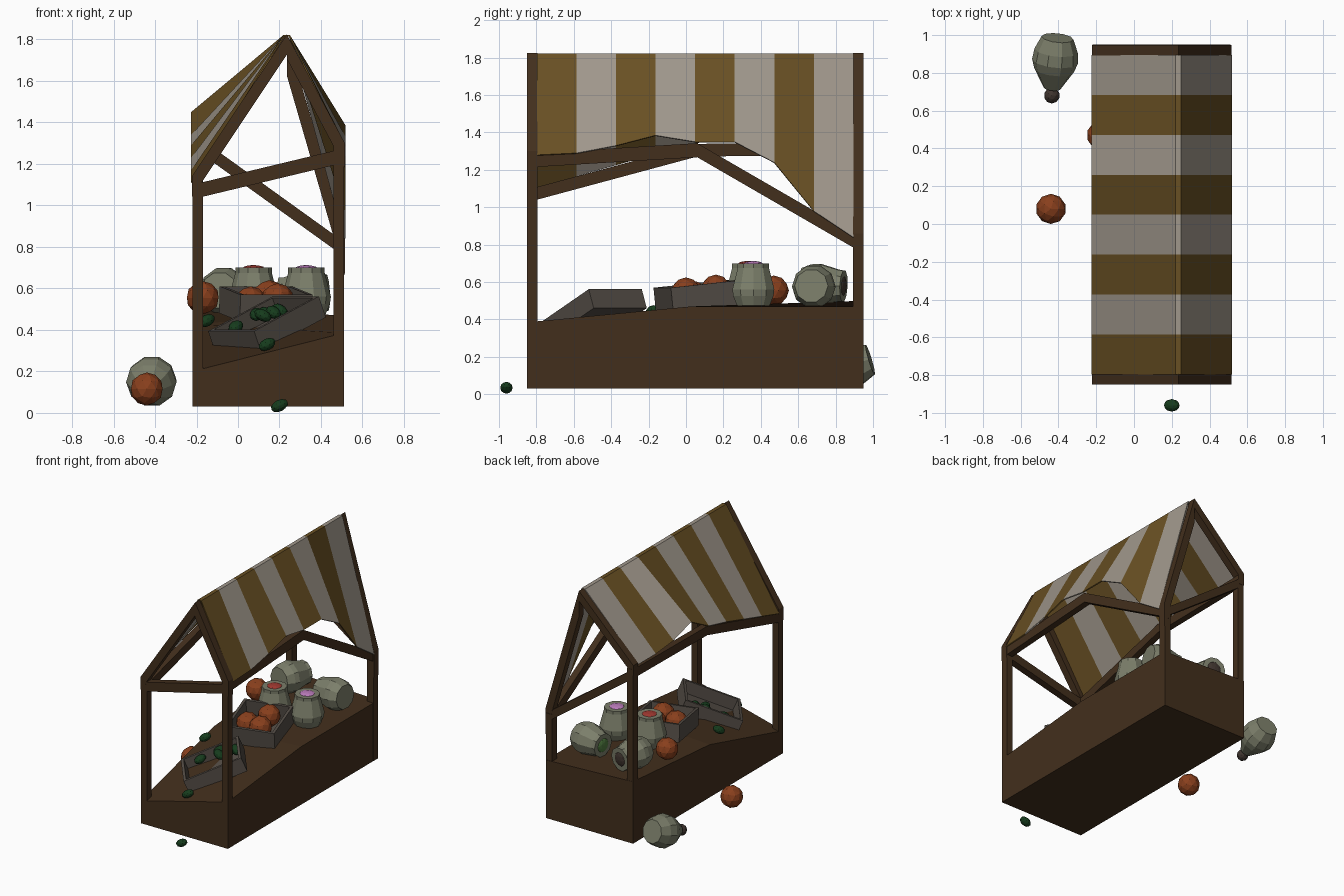
import bpy, bmesh, math
from mathutils import Vector, Matrix

if "Cube" in bpy.data.objects:
    bpy.data.objects.remove(bpy.data.objects["Cube"])


def material(name, r, g, b):
    m = bpy.data.materials.new(name)
    m.diffuse_color = (r, g, b, 1)
    m.use_nodes = True
    m.node_tree.nodes["Principled BSDF"].inputs["Base Color"].default_value = m.diffuse_color
    return m


WOOD = material("dark_wood", .055, .028, .012)
CRATE = material("crate_wood", .09, .075, .062)
GOLD = material("gold_cloth", .14, .08, .017)
WHITE = material("pale_cloth", .35, .31, .26)
CLAY = material("clay", .20, .21, .145)
ORANGE = material("orange", .25, .05, .012)
GREEN = material("green", .008, .045, .012)
LEAF = material("leaf_green", .08, .2, .05)
RED = material("red", .35, .04, .03)
PINK = material("pink", .5, .2, .5)
CORK = material("cork", .05, .035, .028)


def add(name, bm, *mats):
    bmesh.ops.recalc_face_normals(bm, faces=bm.faces)
    me = bpy.data.meshes.new(name)
    bm.to_mesh(me)
    bm.free()
    ob = bpy.data.objects.new(name, me)
    bpy.context.collection.objects.link(ob)
    for m in mats:
        me.materials.append(m)
    return ob


def loft(name, sections, mat):
    """Skin a row of equal closed cross-sections and cap both ends."""
    bm = bmesh.new()
    rings = [[bm.verts.new(p) for p in s] for s in sections]
    n = len(rings[0])
    for a, b in zip(rings, rings[1:]):
        for i in range(n):
            bm.faces.new((a[i], a[(i + 1) % n], b[(i + 1) % n], b[i]))
    bm.faces.new(rings[0])
    bm.faces.new(rings[-1])
    return add(name, bm, mat)


def bar(name, points, w, h):
    """Timber of width w and upright height h with vertical end cuts."""
    pts = [Vector(p) for p in points]
    d = pts[-1] - pts[0]
    side = Vector((-d.y, d.x, 0)).normalized() * w / 2
    up = Vector((0, 0, h / 2))
    return loft(name, [[p + side + up, p - side + up, p - side - up, p + side - up]
                       for p in pts], WOOD)


def box(bm, size, center):
    bmesh.ops.create_cube(bm, size=1, matrix=Matrix.Translation(center) @ Matrix.Diagonal((*size, 1)))


# Counter with an uneven top: (y, left height, right height)
loft("counter", [[(-.22, y, .03), (.51, y, .03), (.51, y, r), (-.22, y, l)]
                 for y, l, r in ((-.85, .2, .385), (.03, .43, .47), (.95, .5, .47))], WOOD)

# Posts, gable ties and rafters: (label, y, left tie, right tie, left and right rafter tops)
for end, y, lt, rt, lr, rr in (("front", -.822, 1.065, 1.24, 1.14, 1.30),
                               ("back", .92, 1.315, .79, 1.38, .86)):
    for side, x, tie, top in (("left", -.195, lt, lr), ("right", .485, rt, rr)):
        bm = bmesh.new()
        box(bm, (.051, .056, tie - .03), (x, y, (tie - .03) / 2 + .03))
        add(f"{end}_{side}_post", bm, WOOD)
        ex = -.222 if side == "left" else .515
        run, rise = abs(.235 - ex), 1.825 - top
        h = .055 * math.hypot(run, rise) / run
        bar(f"{end}_{side}_rafter", [(ex, y, top - h / 2), (.235, y, 1.825 - h / 2)], .056, h)
    bar(f"{end}_tie", [(-.22, y, lt), (.51, y, rt)], .054, .07)

# Bent eave beams along both sides
bar("left_eave_beam", [(-.195, -.85, 1.06), (-.195, .06, 1.305), (-.195, .95, 1.315)], .05, .068)
bar("right_eave_beam", [(.485, -.85, 1.25), (.485, .06, 1.305), (.485, .95, .79)], .05, .075)

# Striped cloth roof, ragged along the eaves
left = [1.11, 1.17, 1.23, 1.29, 1.34, 1.45, 1.39, 1.37, 1.37]
right = [1.28, 1.29, 1.33, 1.385, 1.35, 1.35, 1.24, .98, .84]
bm = bmesh.new()
rows = []
for i, (l, r) in enumerate(zip(left, right)):
    y = -.797 + i * .2115
    rows.append([bm.verts.new(p) for p in
                 ((-.226, y, l), (.22, y, 1.822), (.25, y, 1.822), (.519, y, r))])
for i, (a, b) in enumerate(zip(rows, rows[1:])):
    for j in range(3):
        bm.faces.new((a[j], a[j + 1], b[j + 1], b[j])).material_index = i % 2
roof = add("striped_canopy", bm, GOLD, WHITE)
roof.modifiers.new("thickness", "SOLIDIFY").thickness = .008


# Open crates, with origin at the middle of the rim
def crate(name, size, loc, rot):
    sx, sy, sz = size
    t = .02
    bm = bmesh.new()
    box(bm, (sx, sy, t), (0, 0, -sz + t / 2))
    for s in (-1, 1):
        box(bm, (sx, t, sz), (0, s * (sy - t) / 2, -sz / 2))
        box(bm, (t, sy - 2 * t, sz), (s * (sx - t) / 2, 0, -sz / 2))
    ob = add(name, bm, CRATE)
    ob.location = loc
    ob.rotation_euler = rot


crate("front_crate", (.43, .36, .11), (.123, -.5, .478), (0, math.radians(-23), math.radians(38)))
crate("middle_crate", (.36, .39, .13), (.136, .06, .59), (math.radians(6), 0, math.radians(15)))


# Faceted balls: squashed for the small vegetables
def ball(name, loc, scale, mat, rot=(0, 0, 0), detail=2):
    bm = bmesh.new()
    bmesh.ops.create_icosphere(bm, subdivisions=detail, radius=1, matrix=Matrix.Diagonal((*scale, 1)))
    ob = add(name, bm, mat)
    ob.location = loc
    ob.rotation_euler = rot


for i, p in enumerate([(-.44, .08, .115), (-.17, .47, .555), (.15, .16, .56), (.19, 0, .545),
                       (.06, .03, .53)]):
    ball(f"pumpkin_{i + 1}", p, (.08, .08, .08), ORANGE)

for i, p in enumerate([(.2, -.96, .035), (.14, -.8, .33), (-.15, -.18, .445), (-.01, -.44, .415),
                       (.09, -.36, .475), (.13, -.33, .48), (.17, -.35, .485), (.2, -.31, .495),
                       (.12, -.40, .47)]):
    ball(f"cucumber_{i + 1}", p, (.045, .033, .028), GREEN, (0, -.45, i * .35))


# Clay jars, turned from a profile of (radius, height)
def jar(name, base, axis, plug, profile=((.09, 0), (.113, .055), (.118, .09), (.088, .205), (.088, .23), (.06, .23))):
    q = Vector(axis).to_track_quat('Z', 'Y')
    M = Matrix.Translation(base) @ q.to_matrix().to_4x4()
    n = 10
    loft(name, [[M @ Vector((r * math.cos(2 * math.pi * k / n), r * math.sin(2 * math.pi * k / n), z))
                 for k in range(n)] for r, z in profile], CLAY)
    if plug:
        ball(name + "_filling", M @ Vector((0, 0, .225)), (.055, .055, .018), plug, q.to_euler())


jar("pink_jar", (.33, .36, .47), (0, 0, 1), PINK)
jar("red_jar", (.075, .33, .47), (0, 0, 1), RED)
jar("lying_jar_right", (.43, .67, .58), (-1, .15, -.05), LEAF)
jar("lying_jar_left", (-.09, .62, .59), (.25, 1, -.05), CORK)
jar("fallen_jar", (-.405, .985, .185), (-.03, -.28, -.085), None,
    ((.085, 0), (.115, .07), (.122, .13), (.105, .18), (.045, .28)))
ball("fallen_jar_stopper", (-.435, .68, .09), (.042, .042, .042), CORK)
